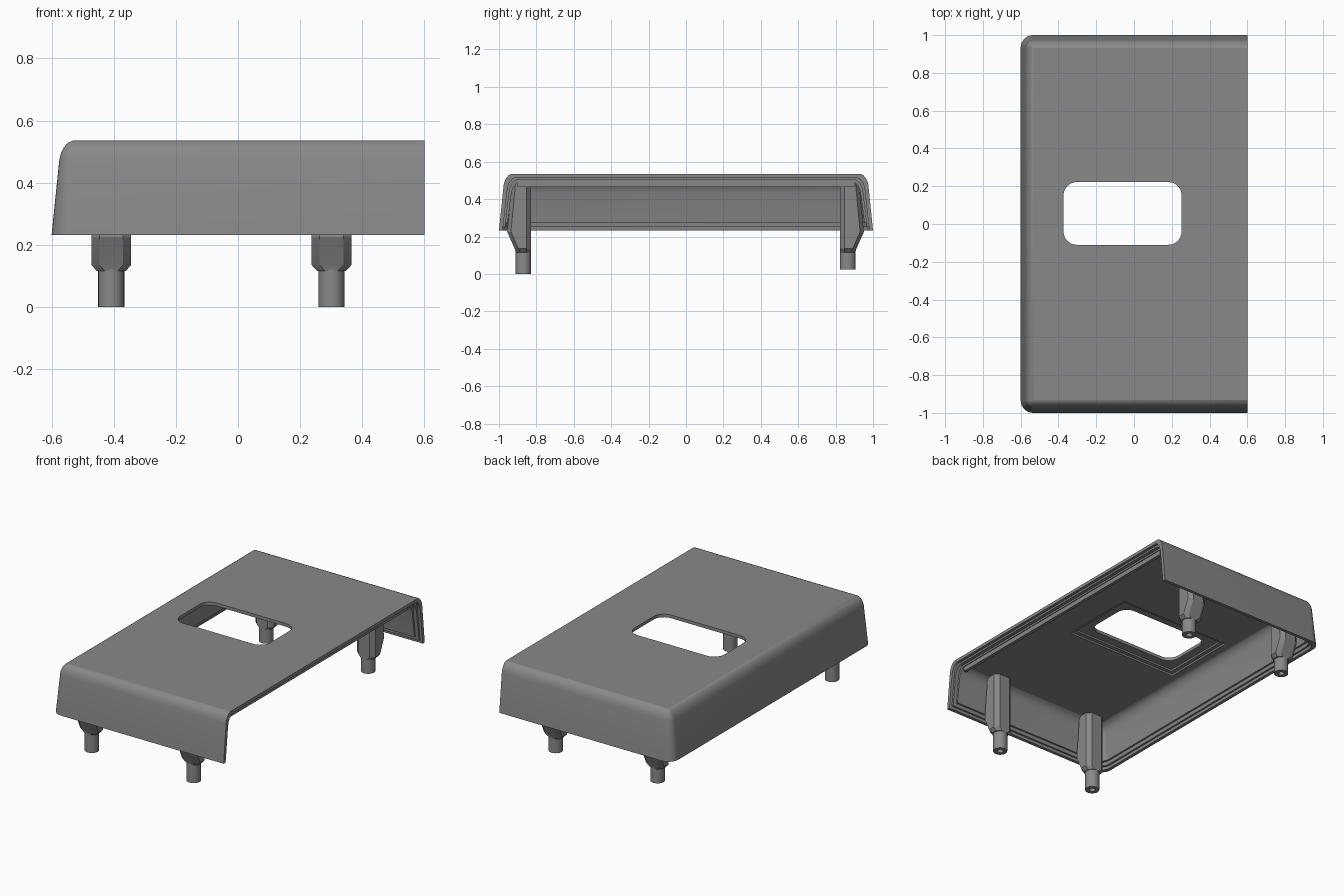
import bpy, bmesh, math

if "Cube" in bpy.data.objects:
    bpy.data.objects.remove(bpy.data.objects["Cube"])

grey = bpy.data.materials.new("warm_grey_plastic")
grey.diffuse_color = (0.25, 0.25, 0.25, 1)
grey.use_nodes = True
grey.node_tree.nodes["Principled BSDF"].inputs["Base Color"].default_value = grey.diffuse_color

R = 0.067                      # edge fillet size
Z0, TOP = 0.232, 0.535         # rim and top heights of the cover
PROFILE = [(0.025, 0.475), (0.030, 0.495), (0.039, 0.513), (0.052, 0.528), (R, TOP)]


def finish(name, bm, angle=30):
    bmesh.ops.remove_doubles(bm, verts=bm.verts, dist=1e-5)
    bmesh.ops.recalc_face_normals(bm, faces=bm.faces)
    mesh = bpy.data.meshes.new(name)
    bm.to_mesh(mesh)
    bm.free()
    mesh.materials.append(grey)
    ob = bpy.data.objects.new(name, mesh)
    bpy.context.collection.objects.link(ob)
    bpy.ops.object.select_all(action='DESELECT')
    ob.select_set(True)
    bpy.context.view_layer.objects.active = ob
    bpy.ops.object.shade_smooth_by_angle(angle=math.radians(angle))
    for p in mesh.polygons:    # level faces stay flat
        if abs(p.normal.z) > 0.999:
            p.use_smooth = False
    return ob


def u_path(d, z, o, xe):
    """U-shaped outline with two rounded corners, open towards +x."""
    r, w, x = max(R - d, 0), 1 - d - o, -0.6 + d + o
    pts = [(xe, -w, z)]
    for sy, a0 in ((-1, 270), (1, 180)):
        for i in range(9):
            a = math.radians(a0 - 90 * i / 8)
            pts.append((x + r + r * math.cos(a), sy * (w - r) + r * math.sin(a), z))
    return pts + [(xe, w, z)]


def rings(bm, o, zb, xe):
    """Stack of outlines for a skin offset inwards by o."""
    levels = [(0.1 * (zb - Z0), zb)] + [(d, z - o) for d, z in PROFILE]
    return [[bm.verts.new(p) for p in u_path(d, z, o, xe)] for d, z in levels]


def boundary(rs):
    return rs[0] + [r[-1] for r in rs[1:]] + [r[0] for r in reversed(rs[1:])]


def skin(bm, rs):
    for a, b in zip(rs, rs[1:]):
        for i in range(len(a) - 1):
            bm.faces.new((a[i], a[i + 1], b[i + 1], b[i]))
    bm.faces.new(rs[-1])


# Cover: outer and inner skins joined by a stepped mating rim
bm = bmesh.new()
steps = [(0, Z0, 0.6), (0.02, Z0, 0.6), (0.02, 0.25, 0.582),
         (0.031, 0.25, 0.582), (0.031, 0.272, 0.56), (0.042, 0.272, 0.56)]
stack = [rings(bm, *s) for s in steps]
skin(bm, stack[0])
skin(bm, stack[-1])
for ra, rb in zip(stack, stack[1:]):
    a, b = boundary(ra), boundary(rb)
    for i in range(len(a)):
        j = (i + 1) % len(a)
        bm.faces.new((a[i], a[j], b[j], b[i]))
bmesh.ops.delete(bm, geom=[v for v in bm.verts if not v.link_faces], context='VERTS')
cover = finish("cover", bm)


def rounded_cutter(name, margin, r, z0, z1):
    """Rounded block around the window opening, used to cut the cover."""
    bm = bmesh.new()
    hx, hy = 0.3125 + margin, 0.166 + margin
    pts = []
    for sx, sy, a0 in ((1, 1, 0), (-1, 1, 90), (-1, -1, 180), (1, -1, 270)):
        for i in range(9):
            a = math.radians(a0 + 90 * i / 8)
            pts.append((-0.0605 + sx * (hx - r) + r * math.cos(a),
                        0.056 + sy * (hy - r) + r * math.sin(a), z0))
    face = bm.faces.new([bm.verts.new(p) for p in pts])
    up = bmesh.ops.extrude_face_region(bm, geom=[face])["geom"]
    bmesh.ops.translate(bm, vec=(0, 0, z1 - z0),
                        verts=[v for v in up if isinstance(v, bmesh.types.BMVert)])
    ob = finish(name, bm)
    ob.hide_render = True
    ob.hide_viewport = True
    mod = cover.modifiers.new(name, 'BOOLEAN')
    mod.operation, mod.solver, mod.object = 'DIFFERENCE', 'EXACT', ob


# Window opening with a stepped recess beneath
rounded_cutter("window_cutter", 0, 0.07, 0.3, 0.7)
rounded_cutter("recess_cutter", 0.08, 0.006, 0.3, 0.504)
rounded_cutter("inner_recess_cutter", 0.055, 0.006, 0.29, 0.515)

# Stiffening rib under the ceiling beside the open end
bm = bmesh.new()
bmesh.ops.create_cube(bm, size=1)
for v in bm.verts:
    v.co = (0.545 + v.co.x * 0.02, v.co.y * 1.8, 0.481 + v.co.z * 0.032)
finish("ceiling_rib", bm)


def leg(name, x, yc, side, foot):
    """Chamfered bracket tapering down to a hollow round peg."""
    bm = bmesh.new()
    prev = None
    # z, half width, outer reach from the peg axis
    for z, hw, out in ((0.115, 0.046, 0.040), (0.135, 0.064, 0.046),
                       (0.225, 0.064, 0.086), (0.497, 0.064, 0.060)):
        cut = 0.026
        sec = [(-hw, out - 0.02), (-hw + cut, out), (hw - cut, out), (hw, out - 0.02),
               (hw, -0.018), (hw - cut, -0.042), (-hw + cut, -0.042), (-hw, -0.018)]
        ring = [bm.verts.new((x + u, side * (yc + v), z)) for u, v in sec]
        if prev:
            for i in range(8):
                j = (i + 1) % 8
                bm.faces.new((prev[i], prev[j], ring[j], ring[i]))
        else:
            bm.faces.new(ring)
        prev = ring
    bm.faces.new(prev)
    finish(name + "_bracket", bm, 20)

    # Peg: lathe outline from the bore up to the bracket
    bm = bmesh.new()
    n = 24
    prev = None
    for r, z in ((0.018, foot + 0.06), (0.018, foot), (0.042, foot), (0.042, 0.13)):
        ring = [bm.verts.new((x + r * math.cos(math.tau * i / n),
                              side * yc + r * math.sin(math.tau * i / n), z)) for i in range(n)]
        if prev:
            for i in range(n):
                j = (i + 1) % n
                bm.faces.new((prev[i], prev[j], ring[j], ring[i]))
        else:
            bm.faces.new(ring)
        prev = ring
    bm.faces.new(prev)
    finish(name + "_peg", bm)


for label, x in (("left", -0.408), ("right", 0.301)):
    leg("front_" + label + "_leg", x, 0.87, -1, 0)
    leg("back_" + label + "_leg", x, 0.865, 1, 0.025)
